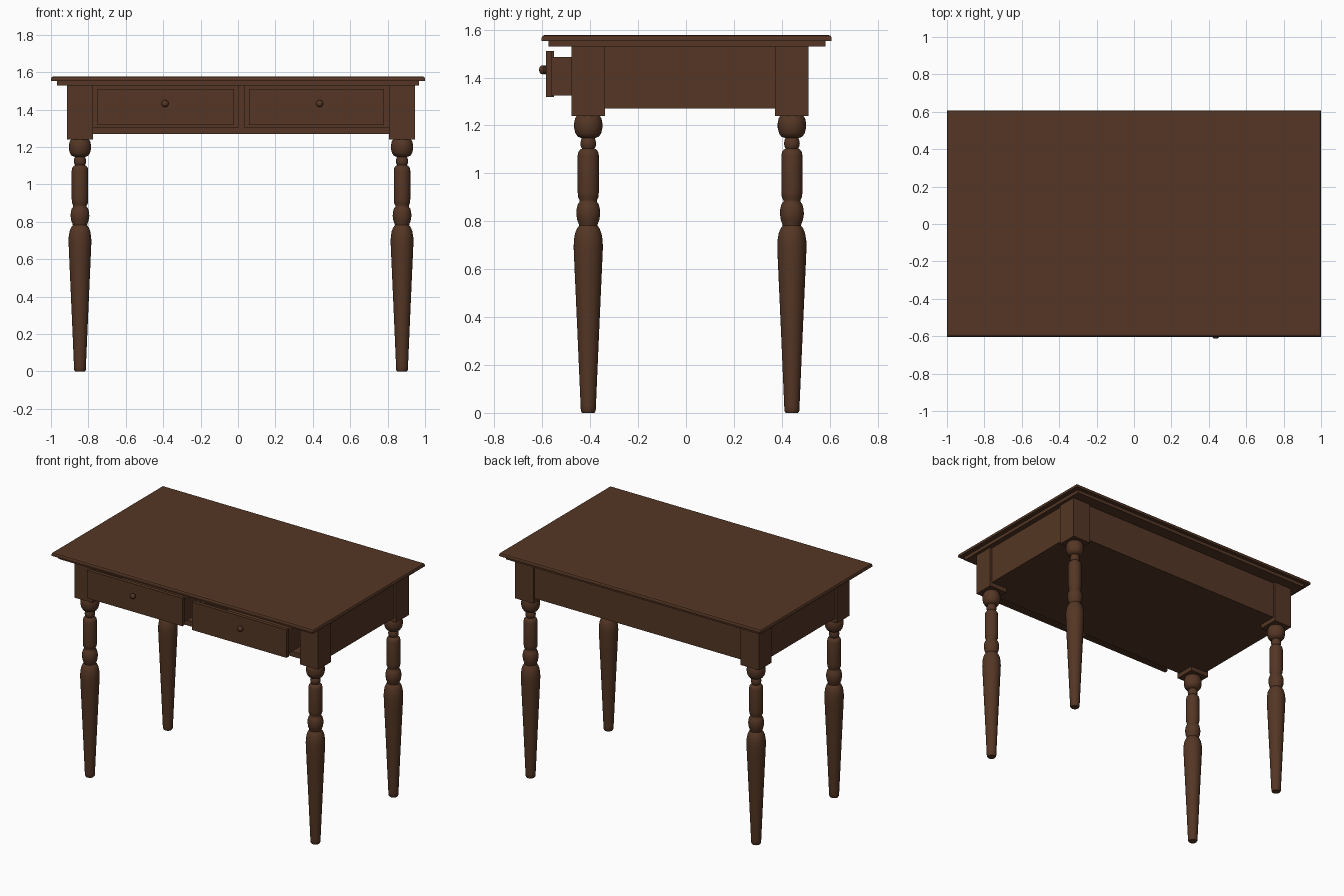
import bpy, bmesh, math

if "Cube" in bpy.data.objects:
    bpy.data.objects.remove(bpy.data.objects["Cube"])

wood = bpy.data.materials.new("dark brown wood")
wood.diffuse_color = (0.089, 0.037, 0.018, 1)
wood.use_nodes = True
wood.node_tree.nodes["Principled BSDF"].inputs["Base Color"].default_value = wood.diffuse_color


def finish(name, bm):
    bmesh.ops.recalc_face_normals(bm, faces=bm.faces)
    me = bpy.data.meshes.new(name)
    bm.to_mesh(me)
    bm.free()
    me.materials.append(wood)
    ob = bpy.data.objects.new(name, me)
    bpy.context.collection.objects.link(ob)
    return ob


def box(name, x0, x1, y0, y1, z0, z1):
    bm = bmesh.new()
    bmesh.ops.create_cube(bm, size=1)
    for v in bm.verts:
        v.co = ((x0 + x1) / 2 + v.co.x * (x1 - x0),
                (y0 + y1) / 2 + v.co.y * (y1 - y0),
                (z0 + z1) / 2 + v.co.z * (z1 - z0))
    return finish(name, bm)


def lathe(name, profile, loc, rot=(0, 0, 0), steps=32):
    bm = bmesh.new()
    rings = []
    for r, z in profile:
        rings.append([bm.verts.new((r * math.cos(2 * math.pi * i / steps),
                                    r * math.sin(2 * math.pi * i / steps), z))
                      for i in range(steps)])
    for a, b in zip(rings, rings[1:]):
        for i in range(steps):
            j = (i + 1) % steps
            bm.faces.new((a[i], a[j], b[j], b[i]))
    bm.faces.new(rings[0])
    bm.faces.new(rings[-1])
    ob = finish(name, bm)
    ob.location, ob.rotation_euler = loc, rot
    bpy.ops.object.select_all(action='DESELECT')
    ob.select_set(True)
    bpy.context.view_layer.objects.active = ob
    bpy.ops.object.shade_smooth_by_angle(angle=math.radians(40))
    return ob


# table top: chamfered slab over a smaller moulding
top = box("table_top", -1, 1, -0.603, 0.608, 1.553, 1.577)
# chamfer only the upper rim
bm = bmesh.new()
bm.from_mesh(top.data)
rim = [e for e in bm.edges if all(v.co.z > 1.57 for v in e.verts)]
bmesh.ops.bevel(bm, geom=rim, offset=0.012, segments=2, affect='EDGES', profile=0.5)
bm.to_mesh(top.data)
bm.free()
box("top_moulding", -0.968, 0.968, -0.575, 0.582, 1.53, 1.553)

# turned legs with square corner blocks
LEG = [(0.026, 0), (0.031, 0.008), (0.032, 0.03), (0.045, 0.33), (0.058, 0.62), (0.061, 0.69),
       (0.060, 0.72), (0.055, 0.75), (0.047, 0.77), (0.038, 0.782), (0.040, 0.79),
       (0.046, 0.805), (0.050, 0.83), (0.049, 0.85), (0.044, 0.87), (0.036, 0.881),
       (0.036, 0.888), (0.042, 0.9), (0.044, 0.92), (0.044, 1.075), (0.041, 1.09),
       (0.033, 1.1), (0.026, 1.103), (0.031, 1.112), (0.033, 1.125), (0.030, 1.14),
       (0.027, 1.147), (0.044, 1.153), (0.054, 1.168), (0.059, 1.19), (0.059, 1.21),
       (0.055, 1.23), (0.048, 1.24)]
LX, LY, H = (-0.845, 0.877), (-0.408, 0.442), 0.07
for x, sx in zip(LX, ("left", "right")):
    for y, sy in zip(LY, ("front", "back")):
        lathe(f"{sy}_{sx}_leg", LEG, (x, y, 0))
        box(f"{sy}_{sx}_block", x - H, x + H, y - H, y + H, 1.24, 1.53)

# carcass: aprons, bottom board and drawer divider
XL, XR, YF, YB = LX[0] - H + 0.015, LX[1] + H - 0.015, LY[0] - H + 0.015, LY[1] + H - 0.015
box("left_apron", XL, XL + 0.03, LY[0] + H, LY[1] - H, 1.305, 1.53)
box("right_apron", XR - 0.03, XR, LY[0] + H, LY[1] - H, 1.305, 1.53)
box("back_apron", LX[0] + H, LX[1] - H, YB - 0.03, YB, 1.305, 1.53)
box("bottom_board", XL, XR, YF, YB, 1.27, 1.305)
box("drawer_divider", 0.002, 0.034, YF, YB - 0.03, 1.305, 1.53)

# open drawers, slightly pulled out
KNOB = [(0.008, 0), (0.007, 0.012), (0.014, 0.016), (0.019, 0.025), (0.017, 0.034),
        (0.010, 0.040), (0.002, 0.041)]
for side, x0, x1, y in (("left", -0.75, -0.022, -0.576), ("right", 0.059, 0.78, -0.585)):
    box(f"{side}_drawer_front", x0, x1, y, y + 0.025, 1.318, 1.511)
    a, b, f, k = x0 + 0.018, x1 - 0.018, y + 0.025, y + 0.85
    box(f"{side}_drawer_side_a", a, a + 0.02, f, k, 1.325, 1.485)
    box(f"{side}_drawer_side_b", b - 0.02, b, f, k, 1.325, 1.485)
    box(f"{side}_drawer_back", a + 0.02, b - 0.02, k - 0.02, k, 1.325, 1.485)
    box(f"{side}_drawer_floor", a + 0.02, b - 0.02, f, k - 0.02, 1.325, 1.34)
    lathe(f"{side}_drawer_knob", KNOB, ((x0 + x1) / 2 - (0.004 if side == "left" else -0.017),
          y + 0.013, 1.432), (math.radians(90), 0, 0), 20)
